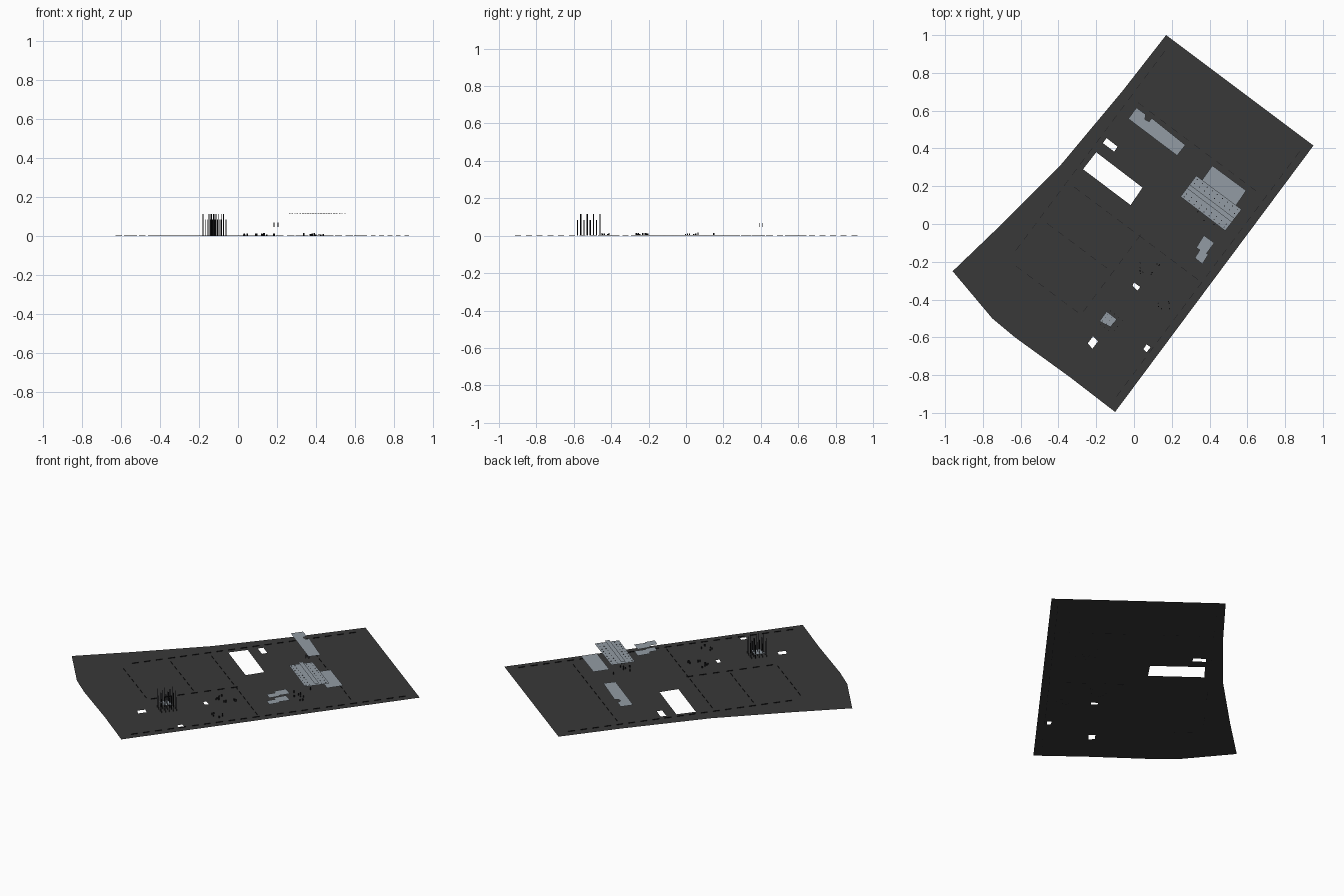
import bpy, bmesh, math, random
from mathutils import Vector

if "Cube" in bpy.data.objects:
    bpy.data.objects.remove(bpy.data.objects["Cube"])

random.seed(4)


def material(name, rgb):
    m = bpy.data.materials.new(name)
    m.diffuse_color = (*rgb, 1)
    m.use_nodes = True
    m.node_tree.nodes["Principled BSDF"].inputs["Base Color"].default_value = m.diffuse_color
    return m


ASPHALT = material("asphalt", (0.04, 0.04, 0.04))
ROOF = material("roof_grey", (0.29, 0.33, 0.37))
DARK = material("dark_trim", (0.01, 0.01, 0.012))


def finish(name, bm, mat):
    me = bpy.data.meshes.new(name)
    bm.to_mesh(me)
    bm.free()
    me.materials.append(mat)
    ob = bpy.data.objects.new(name, me)
    bpy.context.collection.objects.link(ob)
    return ob


def sheet(name, loops, z, mat):
    """Flat sheet: first loop is the outline, others are holes."""
    bm = bmesh.new()
    for loop in loops:
        vs = [bm.verts.new((x, y, z)) for x, y in loop]
        for i in range(len(vs)):
            bm.edges.new((vs[i - 1], vs[i]))
    bmesh.ops.triangle_fill(bm, use_beauty=True, edges=bm.edges[:], normal=(0, 0, 1))
    for f in bm.faces:
        f.normal_update()
        if f.normal.z < 0:
            f.normal_flip()
    return finish(name, bm, mat)


def boxes(name, items, mat):
    """Items: (centre, size, yaw) merged in one object."""
    bm = bmesh.new()
    for c, s, yaw in items:
        vs = bmesh.ops.create_cube(bm, size=1)["verts"]
        for v in vs:
            x, y, z = (v.co[i] * s[i] for i in range(3))
            v.co = (c[0] + x * math.cos(yaw) - y * math.sin(yaw),
                    c[1] + x * math.sin(yaw) + y * math.cos(yaw), c[2] + z)
    return finish(name, bm, mat)


# Local street grid: s runs along the block, t across it
YAW = math.atan2(1.405, 1.05)
S = Vector((math.cos(YAW), math.sin(YAW)))
T = Vector((-S.y, S.x))
ORIGIN = Vector((-0.10, -0.99))


def st(s, t):
    return ORIGIN + S * s + T * t


# Ground with five open courtyards
outline = [(0.17, 1.0), (0.95, 0.415), (-0.10, -0.995), (-0.34, -0.81), (-0.63, -0.60),
           (-0.75, -0.50), (-0.96, -0.25), (-0.71, -0.01), (-0.39, 0.31), (-0.06, 0.705)]
holes = [
    [(-0.2, 0.38), (0.045, 0.193), (-0.018, 0.1), (-0.27, 0.29)],
    [(-0.145, 0.455), (-0.087, 0.41), (-0.105, 0.383), (-0.165, 0.428)],
    [(0.0, -0.31), (0.034, -0.333), (0.018, -0.352), (-0.008, -0.328)],
    [(-0.217, -0.595), (-0.19, -0.62), (-0.22, -0.66), (-0.245, -0.632)],
    [(0.066, -0.637), (0.088, -0.652), (0.066, -0.68), (0.05, -0.663)],
]
sheet("ground", [outline] + holes, 0, ASPHALT)

# Dashed kerbs along the streets
kerbs = []


def dashes(a, b, step=0.07):
    a, b = st(*a), st(*b)
    d = b - a
    n = max(1, int(d.length / step))
    yaw = math.atan2(d.y, d.x)
    for i in range(n):
        p = a + d * ((i + 0.5) / n)
        kerbs.append(((p.x, p.y, 0.002), (step * 0.55, 0.002, 0.004), yaw))


for t, s0, s1 in ((0.04, 0.05, 1.7), (0.45, 0.3, 0.85), (0.93, 0.35, 1.7)):
    dashes((s0, t), (s1, t))
for s, t0, t1 in ((0.3, 0.45, 0.9), (0.58, 0.47, 0.9), (0.82, 0.05, 0.9), (1.38, 0.08, 0.9)):
    dashes((s, t0), (s, t1))
boxes("street_kerbs", kerbs, DARK)

# Floating roof plates
sheet("long_roof", [[(0.013, 0.616), (0.062, 0.58), (0.058, 0.553), (0.08, 0.543), (0.095, 0.56),
                     (0.272, 0.418), (0.228, 0.362), (-0.03, 0.557)]], 0.08, ROOF)
B = [Vector(p) for p in ((0.33, 0.256), (0.57, 0.077), (0.483, -0.036), (0.246, 0.145))]
sheet("main_roof", [[tuple(p) for p in B]], 0.115, ROOF)


def on_main(u, v):
    return B[0].lerp(B[1], u).lerp(B[3].lerp(B[2], u), v)


sheet("main_roof_raised_strip",
      [[tuple(on_main(u, v)) for u, v in ((0, 0.42), (1, 0.42), (1, 0.6), (0, 0.6))]], 0.125, ROOF)
sheet("side_roof", [[(0.415, 0.309), (0.594, 0.177), (0.54, 0.098), (0.36, 0.232)]], 0.07, ROOF)
stepped = [(0.37, -0.06), (0.425, -0.1), (0.385, -0.155), (0.394, -0.16), (0.362, -0.212),
           (0.322, -0.18), (0.348, -0.138), (0.33, -0.125)]
for name, z in (("stepped_roof_lower", 0.04), ("stepped_roof_upper", 0.08)):
    sheet(name, [stepped], z, ROOF)

# Rows of small vents on the main roof
vents = []
for v in (0.1, 0.28, 0.78, 0.92):
    for i in range(9):
        p = on_main((i + 0.5) / 9, v)
        vents.append(((p.x, p.y, 0.1155), (0.005, 0.005, 0.001), YAW))
boxes("roof_vents", vents, DARK)

# Tower frame: low plate with thin posts of two heights
sheet("tower_plate", [[(-0.145, -0.463), (-0.09, -0.505), (-0.125, -0.545), (-0.183, -0.515)]],
      0.03, ROOF)
posts = []
for i in range(5):
    for j in range(4):
        p = Vector((-0.12, -0.52)) + S * (i - 2) * 0.022 + T * (j - 1.5) * 0.027
        h = 0.115 if (i + j) % 2 else 0.085
        posts.append(((p.x, p.y, h / 2), (0.003, 0.003, h), YAW))
boxes("tower_posts", posts, DARK)

# Low bollards in the plazas and the small frame below the long roof
bollards = []
for cx, cy, rx, ry, n in ((0.09, -0.24, 0.07, 0.04, 12), (0.38, 0.08, 0.07, 0.09, 10),
                          (0.15, -0.43, 0.04, 0.02, 6)):
    for _ in range(n):
        h = random.uniform(0.007, 0.016)
        bollards.append(((cx + random.uniform(-rx, rx), cy + random.uniform(-ry, ry), h / 2),
                         (0.005, 0.005, h), YAW))
for dx in (-0.01, 0.01):
    for dy in (-0.008, 0.008):
        bollards.append(((0.195 + dx, 0.4 + dy, 0.058), (0.003, 0.003, 0.022), YAW))
boxes("bollards", bollards, DARK)
